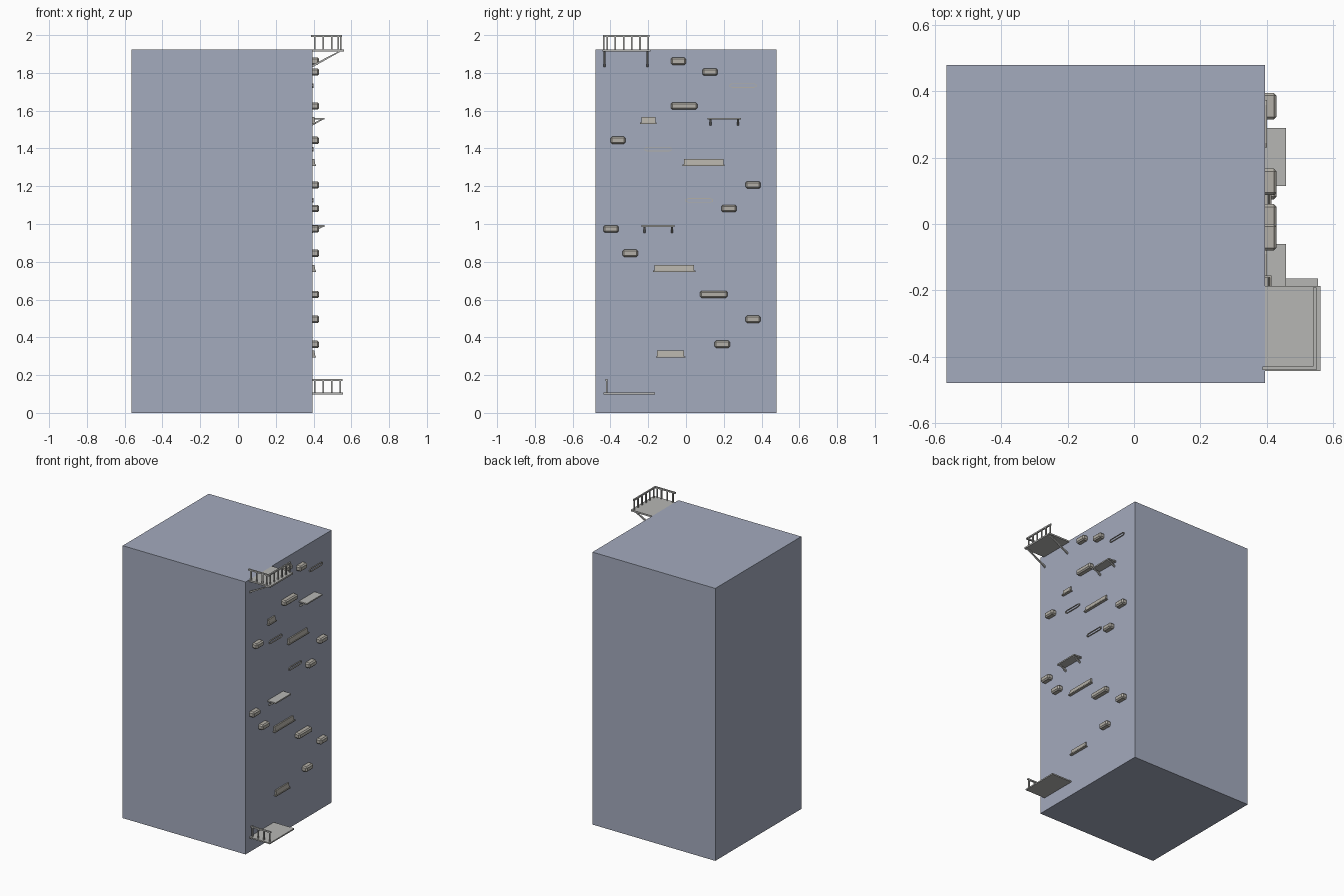
import bpy, bmesh, math
from mathutils import Vector

if "Cube" in bpy.data.objects:
    bpy.data.objects.remove(bpy.data.objects["Cube"])

WALL = 0.395  # x of the climbing face


def mat(name, c):
    m = bpy.data.materials.new(name)
    m.diffuse_color = (*c, 1)
    m.use_nodes = True
    m.node_tree.nodes["Principled BSDF"].inputs["Base Color"].default_value = m.diffuse_color
    return m


stone = mat("blue grey stone", (0.37, 0.405, 0.51))
grey = mat("light grey", (0.47, 0.47, 0.455))
warm = mat("warm grey", (0.45, 0.43, 0.385))


def finish(bm, name, m):
    bmesh.ops.recalc_face_normals(bm, faces=bm.faces)
    me = bpy.data.meshes.new(name)
    bm.to_mesh(me)
    bm.free()
    me.materials.append(m)
    ob = bpy.data.objects.new(name, me)
    bpy.context.collection.objects.link(ob)
    return ob


def add_box(bm, x0, x1, y0, y1, z0, z1):
    vs = bmesh.ops.create_cube(bm, size=1)["verts"]
    for v in vs:
        v.co = Vector((x0 + (v.co.x + .5) * (x1 - x0),
                       y0 + (v.co.y + .5) * (y1 - y0),
                       z0 + (v.co.z + .5) * (z1 - z0)))
    return vs


def add_prism(bm, xz, y0, y1):
    """Extrude an x-z profile along y."""
    a = [bm.verts.new((x, y0, z)) for x, z in xz]
    b = [bm.verts.new((x, y1, z)) for x, z in xz]
    bm.faces.new(a)
    bm.faces.new(b[::-1])
    n = len(xz)
    for i in range(n):
        j = (i + 1) % n
        bm.faces.new((a[i], a[j], b[j], b[i]))


def brace(bm, y, x_out, z_top, z_low, t, w):
    add_prism(bm, [(WALL, z_low), (WALL, z_low + t), (x_out - t, z_top), (x_out, z_top)],
              y - w / 2, y + w / 2)


# Tower block
bm = bmesh.new()
add_box(bm, -0.565, WALL, -0.48, 0.48, 0, 1.925)
finish(bm, "tower", stone)

# Chunky holds: centre y, centre z, width
rocks = [(-.04, 1.862, .08), (.127, 1.805, .08), (-.01, 1.625, .14), (-.36, 1.443, .08),
         (.355, 1.207, .08), (.228, 1.082, .08), (-.397, .973, .08), (-.295, .845, .08),
         (.147, .627, .145), (.355, .496, .08), (.192, .363, .08)]
for y, z, w in rocks:
    bm = bmesh.new()
    add_box(bm, WALL - .01, .43, y - w / 2, y + w / 2, z - .019, z + .019)
    edges = [e for e in bm.edges if max(v.co.x for v in e.verts) > WALL]
    bmesh.ops.bevel(bm, geom=edges, offset=.008, segments=1, affect='EDGES')
    finish(bm, "chunky_hold", warm)

# Sloping ledges with a lip along the bottom: y0, y1, bottom z
for y0, y1, z in [(-.243, -.155, 1.53), (-.018, .205, 1.307), (-.175, .05, .747), (-.16, -.003, .292)]:
    bm = bmesh.new()
    add_prism(bm, [(WALL, z + .006), (.41, z + .006), (.404, z + .037), (WALL, z + .037)], y0 + .007, y1 - .007)
    add_box(bm, WALL, .414, y0, y1, z, z + .007)
    finish(bm, "sloping_ledge", warm)

# Slot holds: thin lozenge rims around a shallow pocket
for y, z in [(.302, 1.733), (-.148, 1.396), (.07, 1.125)]:
    bm = bmesh.new()
    rings = []
    for inset, x in ((0, WALL - .002), (0, .401), (.004, .401), (.004, WALL - .002)):
        a, b, c = .072 - inset, .012 - inset, .057
        pts = [(-a, -b * .5), (-c, -b), (c, -b), (a, -b * .5), (a, b * .5), (c, b), (-c, b), (-a, b * .5)]
        rings.append([bm.verts.new((x, y + p, z + q)) for p, q in pts])
    for k in range(4):
        r, s = rings[k], rings[(k + 1) % 4]
        for i in range(8):
            j = (i + 1) % 8
            bm.faces.new((r[i], r[j], s[j], s[i]))
    finish(bm, "slot_hold", warm)

# Bracketed shelves
for y0, y1, z in [(.115, .29, 1.553), (-.235, -.06, .985)]:
    bm = bmesh.new()
    add_box(bm, WALL, .458, y0, y1, z, z + .009)
    finish(bm, "shelf", grey)
    bm = bmesh.new()
    for y in (y0 + .015, y1 - .015):
        brace(bm, y, .45, z, z - .032, .012, .011)
    finish(bm, "shelf_brackets", grey)

# Start platform with a railing on one side
xs = (.407, .452, .497, .542)
bm = bmesh.new()
add_box(bm, WALL, .555, -.437, -.165, .098, .107)
finish(bm, "lower_platform", grey)
bm = bmesh.new()
for x in xs:
    add_box(bm, x - .004, x + .004, -.424, -.416, .107, .172)
add_box(bm, WALL, .552, -.425, -.415, .17, .18)
finish(bm, "lower_railing", grey)

# Finish platform with an L-shaped railing and two diagonal braces
bm = bmesh.new()
add_box(bm, WALL, .562, -.443, -.187, 1.914, 1.925)
finish(bm, "upper_platform", grey)
bm = bmesh.new()
for x in xs[:3] + (.53,):
    add_box(bm, x - .004, x + .004, -.439, -.431, 1.925, 1.992)
for i in range(6):
    y = -.2 - i * .0435
    add_box(bm, .541, .549, y - .004, y + .004, 1.925, 1.992)
add_box(bm, .387, .55, -.44, -.43, 1.99, 2.0)
add_box(bm, .54, .55, -.43, -.192, 1.99, 2.0)
finish(bm, "upper_railing", grey)
bm = bmesh.new()
for y in (-.432, -.203):
    brace(bm, y, .545, 1.914, 1.83, .013, .011)
finish(bm, "upper_braces", grey)
